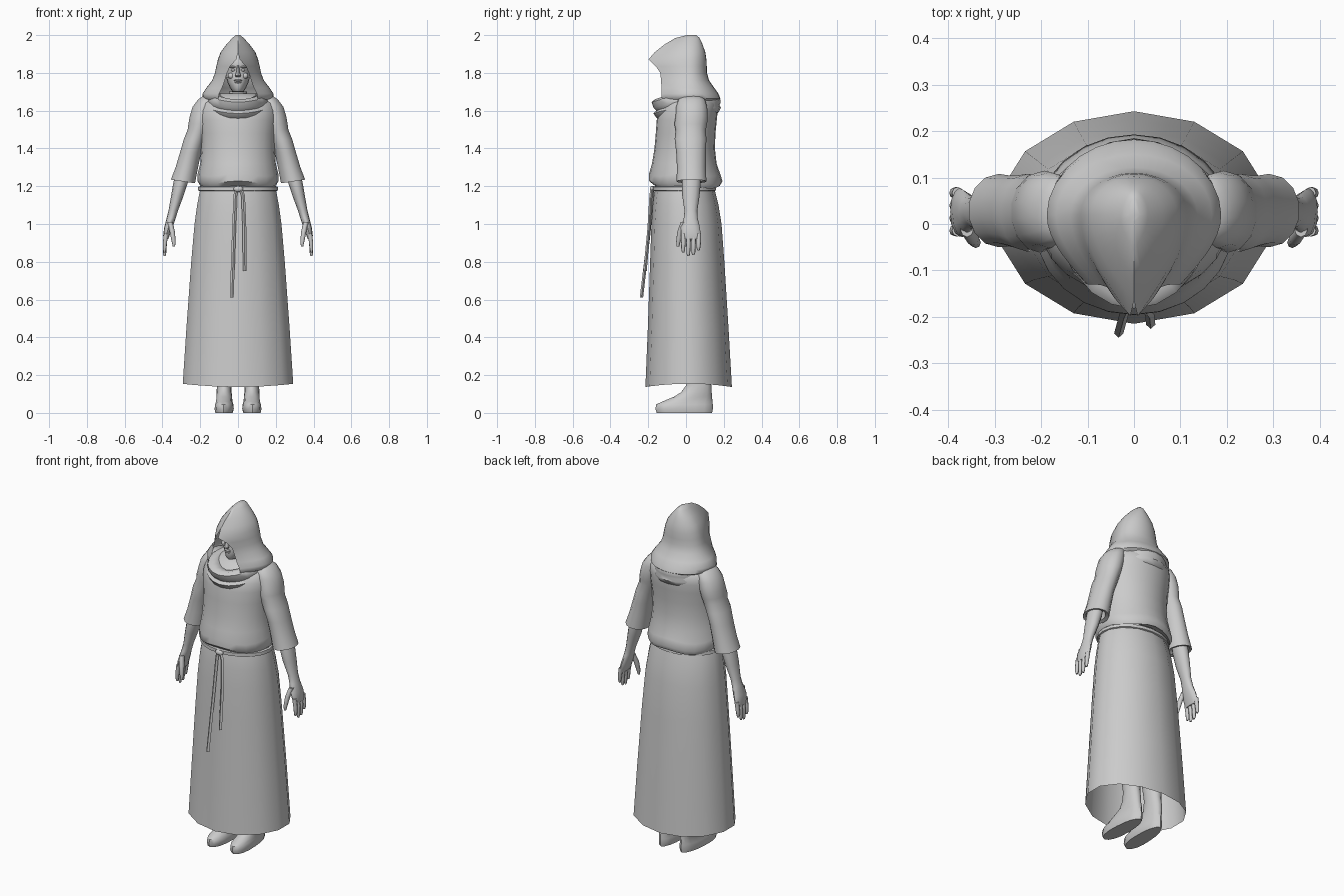
import bpy, bmesh, math
from mathutils import Vector

grey = bpy.data.materials.new("plain grey")
grey.diffuse_color = (0.6, 0.6, 0.6, 1)


def finish(name, bm, mirror=False, angle=50):
    bmesh.ops.remove_doubles(bm, verts=bm.verts, dist=0.0005)
    bmesh.ops.recalc_face_normals(bm, faces=bm.faces)
    me = bpy.data.meshes.new(name)
    bm.to_mesh(me)
    bm.free()
    me.materials.append(grey)
    me.shade_smooth()
    me.set_sharp_from_angle(angle=math.radians(angle))
    ob = bpy.data.objects.new(name, me)
    bpy.context.collection.objects.link(ob)
    if mirror:
        ob.modifiers.new("mirror", "MIRROR").use_mirror_merge = False
    return ob


def skin(bm, rows, closed=True):
    """Bridge neighbouring rows of vertices with quads."""
    n = len(rows[0])
    for a, b in zip(rows, rows[1:]):
        for i in range(n if closed else n - 1):
            j = (i + 1) % n
            bm.faces.new((a[i], a[j], b[j], b[i]))


def loft(name, rings, n=16, caps=(True, True), warp=None, mirror=False, angle=50):
    """Stack ovals given as (z, x0, x1, y0, y1) bounds."""
    bm = bmesh.new()
    rows = []
    for z, x0, x1, y0, y1 in rings:
        row = []
        for i in range(n):
            t = 2 * math.pi * i / n
            p = Vector(((x0 + x1) / 2 + (x1 - x0) / 2 * math.sin(t),
                        (y0 + y1) / 2 - (y1 - y0) / 2 * math.cos(t), z))
            row.append(bm.verts.new(warp(p, t) if warp else p))
        rows.append(row)
    skin(bm, rows)
    if caps[0]:
        bm.faces.new(rows[0])
    if caps[1]:
        bm.faces.new(rows[-1])
    return finish(name, bm, mirror, angle)


def sym(rings):
    return [(z, -w, w, y0, y1) for z, w, y0, y1 in rings]


def tube(name, pts, n=6, mirror=False):
    """Stack round slices given as (x, y, z, rx, ry)."""
    return loft(name, [(z, x - a, x + a, y - b, y + b) for x, y, z, a, b in pts], n, mirror=mirror)


def ball(name, loc, size, mirror=False):
    bm = bmesh.new()
    bmesh.ops.create_uvsphere(bm, u_segments=12, v_segments=8, radius=1)
    bmesh.ops.scale(bm, vec=size, verts=bm.verts)
    bmesh.ops.translate(bm, vec=loc, verts=bm.verts)
    return finish(name, bm, mirror)


# Long skirt, open at the hem, which dips front and back
def hem(p, t):
    if p.z < 0.2:
        p.z -= 0.018 * math.cos(t) ** 2
    return p


loft("skirt", sym([(0.155, 0.30, -0.215, 0.243), (0.45, 0.28, -0.202, 0.225),
                   (0.8, 0.254, -0.19, 0.203), (1.0, 0.236, -0.183, 0.188),
                   (1.1, 0.222, -0.176, 0.172), (1.17, 0.208, -0.168, 0.155),
                   (1.21, 0.195, -0.16, 0.145)]), 14, (False, True), hem)


# Loose tunic, bloused over the belt
def blouse(p, t):
    if p.z < 1.3:
        p.z += 0.008 * math.cos(4 * t)
    return p


loft("tunic", sym([(1.215, 0.18, -0.15, 0.14), (1.195, 0.20, -0.165, 0.18),
                   (1.22, 0.215, -0.196, 0.193), (1.26, 0.213, -0.195, 0.18),
                   (1.32, 0.20, -0.18, 0.162), (1.40, 0.195, -0.167, 0.153),
                   (1.48, 0.197, -0.16, 0.156), (1.55, 0.205, -0.155, 0.163),
                   (1.60, 0.205, -0.145, 0.168), (1.64, 0.195, -0.12, 0.165),
                   (1.67, 0.16, -0.08, 0.145), (1.69, 0.09, -0.05, 0.10)]), 24, warp=blouse)

# Sleeves with a soft fold below the shoulder and an open cuff
loft("sleeve", [(1.68, 0.13, 0.18, -0.015, 0.075), (1.66, 0.115, 0.212, -0.04, 0.10),
                (1.62, 0.12, 0.242, -0.052, 0.112), (1.57, 0.13, 0.257, -0.055, 0.115),
                (1.53, 0.14, 0.264, -0.062, 0.112), (1.50, 0.15, 0.268, -0.055, 0.105),
                (1.45, 0.17, 0.288, -0.06, 0.108), (1.38, 0.193, 0.308, -0.052, 0.105),
                (1.30, 0.21, 0.332, -0.048, 0.105), (1.225, 0.226, 0.357, -0.05, 0.108),
                (1.23, 0.245, 0.342, -0.032, 0.09), (1.29, 0.25, 0.325, -0.01, 0.075)],
     14, warp=lambda p, t: p + Vector((0, 0, 0.15 * (p.x - 0.29) if p.z < 1.26 else 0)),
     mirror=True)

# Forearm and palm
loft("forearm", [(1.32, 0.245, 0.32, -0.015, 0.075), (1.22, 0.265, 0.342, -0.022, 0.078),
                 (1.15, 0.288, 0.354, -0.02, 0.072), (1.07, 0.318, 0.368, -0.008, 0.06),
                 (1.03, 0.33, 0.378, -0.012, 0.062), (0.98, 0.347, 0.391, -0.028, 0.074),
                 (0.94, 0.362, 0.396, -0.026, 0.078), (0.92, 0.37, 0.394, -0.022, 0.074)],
     12, mirror=True)

# Four fingers and a thumb
for i, tip in enumerate((0.85, 0.83, 0.835, 0.86)):
    y = -0.014 + 0.027 * i
    tube("finger", [(0.38, y, 0.95, 0.012, 0.013), (0.387, y, 0.90, 0.011, 0.012),
                    (0.389, y - 0.001, tip + 0.015, 0.009, 0.010),
                    (0.388, y - 0.001, tip, 0.005, 0.006)], 8, True)
tube("thumb", [(0.36, -0.012, 1.01, 0.014, 0.016), (0.348, -0.030, 0.96, 0.014, 0.016),
               (0.341, -0.040, 0.91, 0.011, 0.012), (0.339, -0.043, 0.88, 0.006, 0.007)], 8, True)


# Bare feet and shins, toes wider than heels and turned out
def toes(p, t):
    if p.z < 0.1:
        k = max(0, math.cos(t))
        p.x = 0.072 + (p.x - 0.072) * (1 + 0.2 * k) - 0.03 * p.y
    return p


loft("foot", [(0, 0.028, 0.118, -0.155, 0.138), (0.02, 0.022, 0.122, -0.162, 0.142),
              (0.045, 0.024, 0.12, -0.158, 0.142), (0.06, 0.03, 0.115, -0.125, 0.14),
              (0.085, 0.032, 0.114, -0.065, 0.138), (0.11, 0.034, 0.113, -0.025, 0.136),
              (0.145, 0.036, 0.112, 0.0, 0.134), (0.20, 0.035, 0.112, 0.012, 0.125),
              (0.32, 0.025, 0.122, -0.005, 0.13), (0.45, 0.028, 0.128, -0.02, 0.11)],
     16, warp=toes, mirror=True)

# Cord belt with knot, loop and two hanging ends
loft("belt", sym([(1.175, 0.205, -0.165, 0.152), (1.178, 0.213, -0.176, 0.16),
                  (1.197, 0.211, -0.176, 0.158), (1.20, 0.20, -0.163, 0.15)]), 20, (False, False))
ball("belt_knot", (0.002, -0.178, 1.185), (0.026, 0.014, 0.016))
tube("long_cord", [(-0.033, -0.236, 0.61, 0.010, 0.009), (-0.022, -0.196, 0.95, 0.010, 0.008),
                   (-0.014, -0.178, 1.15, 0.010, 0.008), (-0.006, -0.175, 1.20, 0.010, 0.008)], 4)
tube("short_cord", [(0.036, -0.217, 0.75, 0.010, 0.009), (0.034, -0.196, 0.98, 0.010, 0.008),
                    (0.027, -0.186, 1.15, 0.010, 0.008), (0.008, -0.178, 1.20, 0.010, 0.008)], 4)


# Draped cowl around the neck, sagging at the front
def sag(p, t):
    f = max(0, math.cos(t))
    p.z -= 0.03 * f ** 2
    return p


loft("cowl", sym([(1.66, 0.08, -0.07, 0.09), (1.685, 0.105, -0.125, 0.13),
                  (1.69, 0.135, -0.165, 0.16), (1.675, 0.155, -0.182, 0.178),
                  (1.645, 0.165, -0.172, 0.184), (1.63, 0.16, -0.158, 0.178),
                  (1.615, 0.17, -0.172, 0.185), (1.59, 0.165, -0.155, 0.172),
                  (1.58, 0.15, -0.13, 0.15)]), 20, (False, False), sag)

# Pointed hood: each level is (z, half width, back y, front y, front half opening)
levels = [(2.0, 0.012, 0.055, 0.005, 0), (1.985, 0.030, 0.072, -0.055, 0),
          (1.95, 0.062, 0.088, -0.115, 0), (1.91, 0.092, 0.102, -0.165, 0),
          (1.872, 0.106, 0.108, -0.198, 0.008), (1.835, 0.115, 0.110, -0.16, 0.042),
          (1.80, 0.122, 0.111, -0.136, 0.058), (1.76, 0.137, 0.122, -0.132, 0.070),
          (1.72, 0.168, 0.150, -0.130, 0.084), (1.69, 0.188, 0.172, -0.130, 0.100),
          (1.665, 0.186, 0.182, -0.128, 0.104), (1.65, 0.160, 0.165, -0.115, 0.095)]
bm = bmesh.new()
rows = []
K = 7
for z, w, yb, yf, xf in levels:
    ym = 0.02
    half = []
    for k in range(K):
        s = k / K
        half.append((xf + (w - xf) * math.sin(s * math.pi / 2), yf + (ym - yf) * s))
    for k in range(K + 1):
        b = k / K * math.pi / 2
        half.append((w * math.cos(b), ym + (yb - ym) * math.sin(b)))
    full = half + [(-x, y) for x, y in reversed(half[:-1])]
    rows.append([bm.verts.new((x, y, z)) for x, y in full])
skin(bm, rows, closed=False)
bm.faces.new(rows[0])
finish("hood", bm, angle=60)

# Head and neck
loft("head", sym([(1.60, 0.055, -0.04, 0.07), (1.70, 0.048, -0.045, 0.065),
                  (1.702, 0.030, -0.088, 0.06), (1.72, 0.042, -0.10, 0.07),
                  (1.75, 0.056, -0.10, 0.08), (1.79, 0.066, -0.098, 0.088),
                  (1.815, 0.068, -0.092, 0.09), (1.835, 0.07, -0.102, 0.09),
                  (1.87, 0.068, -0.095, 0.085), (1.91, 0.05, -0.07, 0.065),
                  (1.93, 0.02, -0.03, 0.03)]), 16)
# Face details
tube("nose", [(0, -0.104, 1.778, 0.012, 0.010), (0, -0.110, 1.785, 0.015, 0.016),
              (0, -0.103, 1.81, 0.008, 0.014), (0, -0.098, 1.838, 0.006, 0.008)], 8)
ball("eye", (0.026, -0.084, 1.815), (0.012, 0.008, 0.007), True)
ball("brow", (0.028, -0.09, 1.832), (0.022, 0.010, 0.006), True)
ball("upper_lip", (0, -0.100, 1.760), (0.022, 0.008, 0.005))
ball("lower_lip", (0, -0.099, 1.750), (0.018, 0.008, 0.005))
ball("cheek", (0.036, -0.075, 1.785), (0.018, 0.014, 0.016), True)
